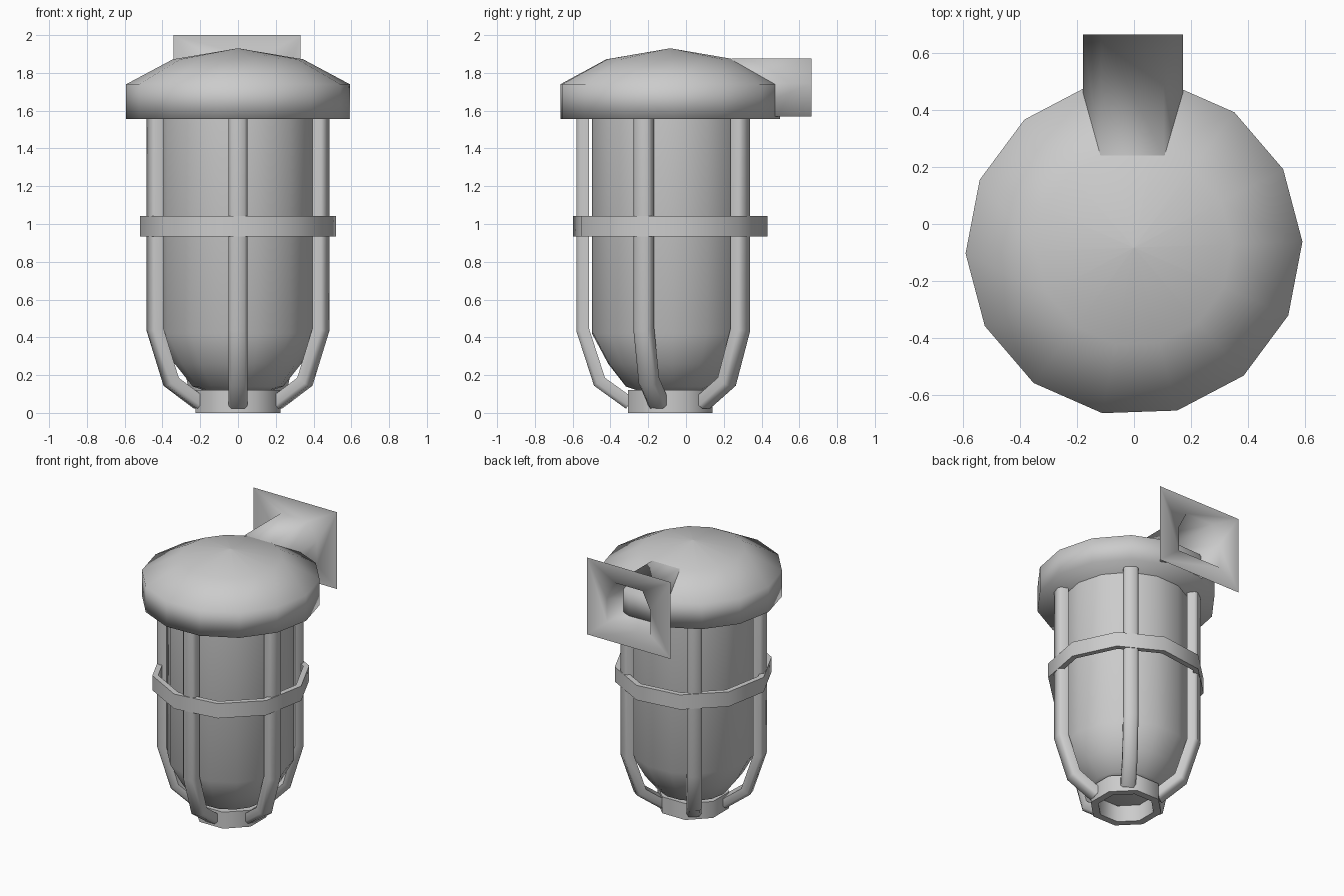
import bpy, bmesh, math
from mathutils import Vector

if "Cube" in bpy.data.objects:
    bpy.data.objects.remove(bpy.data.objects["Cube"])

CY = -0.083          # lamp axis in y
OFFSET = math.radians(2)


def finish(name, bm, angle=65):
    bmesh.ops.remove_doubles(bm, verts=bm.verts, dist=1e-5)
    bmesh.ops.recalc_face_normals(bm, faces=bm.faces)
    me = bpy.data.meshes.new(name)
    bm.to_mesh(me)
    bm.free()
    ob = bpy.data.objects.new(name, me)
    bpy.context.collection.objects.link(ob)
    bpy.ops.object.select_all(action='DESELECT')
    ob.select_set(True)
    bpy.context.view_layer.objects.active = ob
    bpy.ops.object.shade_smooth_by_angle(angle=math.radians(angle))
    return ob


def skin(bm, rings):
    """Join successive rings of vertices with quads."""
    n = len(rings[0])
    for a, b in zip(rings, rings[1:]):
        for i in range(n):
            j = (i + 1) % n
            bm.faces.new((a[i], a[j], b[j], b[i]))


def lathe(name, profile, sides=14, closed=False, offset=OFFSET, angle=65):
    """Revolve (radius, z) points around the lamp axis."""
    bm = bmesh.new()
    rings = []
    for r, z in profile:
        rings.append([bm.verts.new((r * math.cos(offset + math.tau * i / sides),
                                    CY + r * math.sin(offset + math.tau * i / sides), z))
                      for i in range(sides)])
    if closed:
        rings.append(rings[0])
    else:
        bm.faces.new(rings[0])
        bm.faces.new(rings[-1])
    skin(bm, rings)
    return finish(name, bm, angle)


# Domed cap and glass jar
lathe("cap", [(0.592, 1.555), (0.592, 1.74), (0.345, 1.872), (0.002, 1.93)], angle=100)
lathe("glass", [(0.422, 1.57), (0.422, 0.42), (0.335, 0.26), (0.24, 0.14), (0.18, 0.12)])

# Cage rings
lathe("middle_ring", [(0.524, 0.935), (0.524, 1.042), (0.485, 1.042), (0.485, 0.935)],
      sides=10, closed=True, offset=math.radians(7.5), angle=50)
lathe("bottom_ring", [(0.243, 0.0), (0.243, 0.12), (0.19, 0.12), (0.19, 0.0)],
      sides=8, closed=True, offset=math.radians(22.5), angle=50)

# Cage bars: a flattened section swept along a bent path
PATH = [(0.464, 1.57), (0.464, 0.44), (0.375, 0.165), (0.215, 0.05)]
SECTION = [(-0.05, -0.034), (-0.05, 0.014), (-0.034, 0.034),
           (0.034, 0.034), (0.05, 0.014), (0.05, -0.034)]


def cage_bar(name, a):
    out = Vector((math.cos(a), math.sin(a), 0))
    side = Vector((-math.sin(a), math.cos(a), 0))
    pts = [Vector(p) for p in PATH]
    bm = bmesh.new()
    rings = []
    for i, p in enumerate(pts):
        d0 = (p - pts[i - 1]).normalized() if i else (pts[1] - p).normalized()
        d1 = (pts[i + 1] - p).normalized() if i < len(pts) - 1 else d0
        t = (d0 + d1).normalized()
        n = Vector((-t.y, t.x)) / t.dot(d0)      # mitred outward normal
        rings.append([bm.verts.new(Vector((0, CY, 0)) + side * s
                                   + out * (p.x + n.x * r)
                                   + Vector((0, 0, p.y + n.y * r)))
                      for s, r in SECTION])
    skin(bm, rings)
    bm.faces.new(rings[0])
    bm.faces.new(rings[-1])
    return finish(name, bm, 60)


for k in range(5):
    cage_bar(f"cage_bar_{k + 1}", math.radians(-90 + 72 * k))

# Open arched wall pipe flowing into a thin wall plate
PIPE = [(0.172, 1.57), (0.172, 1.745), (0.105, 1.875),
        (-0.115, 1.875), (-0.18, 1.745), (-0.18, 1.57)]
CORNERS = [(0.332, 2.0), (-0.342, 2.0), (-0.342, 1.44), (0.332, 1.44)]
bm = bmesh.new()
inner, outer = [[bm.verts.new((x, y, z)) for x, z in PIPE] for y in (0.24, 0.665)]
skin(bm, [inner, outer])
tr, tl, bl, br = [bm.verts.new((x, 0.665, z)) for x, z in CORNERS]
o = outer
for face in ((o[0], o[1], tr, br), (o[1], o[2], tr), (o[2], o[3], tl, tr),
             (o[3], o[4], tl), (o[4], o[5], bl, tl), (o[5], o[0], br, bl)):
    bm.faces.new(face)
finish("wall_bracket", bm, 100)
